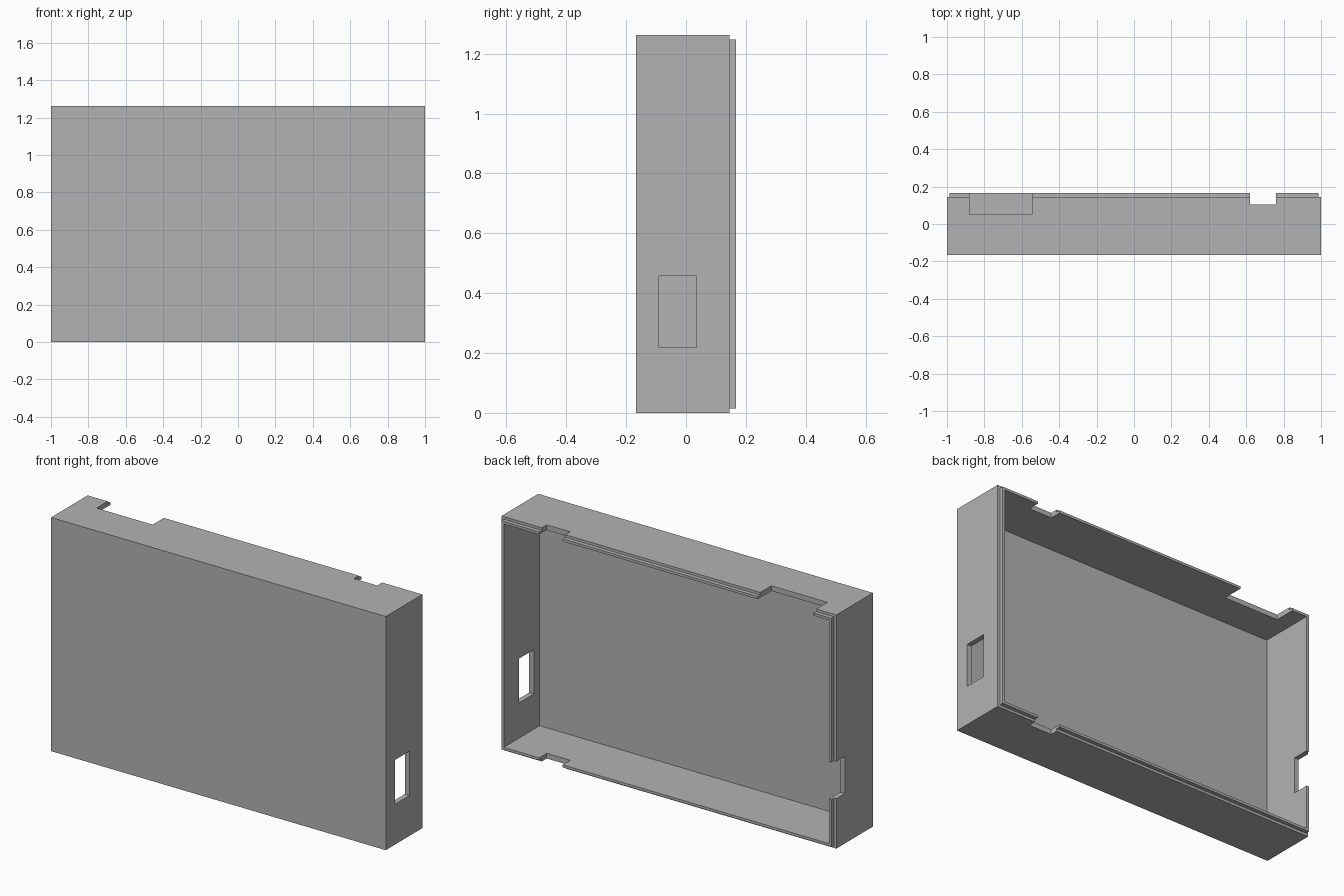
import bpy
from mathutils import Matrix, Vector
import bmesh

cube = bpy.data.objects.get("Cube")
if cube:
    bpy.data.objects.remove(cube, do_unlink=True)

# Overall sizes
FRONT, RIM, BACK = -0.167, 0.145, 0.167
HEIGHT = 1.262
WALL, STEP = 0.028, 0.014

grey = bpy.data.materials.new("plain_grey")
grey.use_nodes = True
grey.diffuse_color = (0.45, 0.45, 0.45, 1)
grey.node_tree.nodes["Principled BSDF"].inputs["Base Color"].default_value = grey.diffuse_color


def box(name, x, y, z):
    """Box spanning the given (low, high) ranges."""
    low, high = (Vector(c) for c in zip(x, y, z))
    matrix = Matrix.Translation((low + high) / 2) @ Matrix.Diagonal((high - low).to_4d())
    matrix[3][3] = 1
    bm = bmesh.new()
    bmesh.ops.create_cube(bm, size=1, matrix=matrix)
    mesh = bpy.data.meshes.new(name)
    bm.to_mesh(mesh)
    bm.free()
    mesh.materials.append(grey)
    obj = bpy.data.objects.new(name, mesh)
    bpy.context.collection.objects.link(obj)
    return obj


def combine(target, tool, operation):
    """Apply one boolean and remove the tool."""
    mod = target.modifiers.new(tool.name, "BOOLEAN")
    mod.object, mod.operation, mod.solver = tool, operation, "EXACT"
    graph = bpy.context.evaluated_depsgraph_get()
    mesh = bpy.data.meshes.new_from_object(target.evaluated_get(graph))
    target.modifiers.clear()
    target.data = mesh
    bpy.data.objects.remove(tool, do_unlink=True)


# Outer shell with a stepped rim at the open back
case = box("case_shell", (-1, 1), (FRONT, RIM), (0, HEIGHT))
lip = box("rim_lip", (-1 + STEP, 1 - STEP), (0, BACK), (STEP, HEIGHT - STEP))
combine(case, lip, "UNION")

# Hollow inside and the openings in the walls
cutters = [
    box("cavity", (-1 + WALL, 1 - WALL), (FRONT + WALL, 0.3), (WALL, HEIGHT - WALL)),
    box("side_window", (0.9, 1.1), (-0.09, 0.035), (0.218, 0.457)),
    box("wide_top_notch", (-0.88, -0.545), (0.05, 0.3), (HEIGHT - 0.1, HEIGHT + 0.1)),
    box("narrow_notch_pair", (0.62, 0.76), (0.103, 0.3), (-0.1, HEIGHT + 0.1)),
    box("side_notch", (-1.1, -0.9), (0.073, 0.3), (0.27, 0.47)),
]
for cutter in cutters:
    combine(case, cutter, "DIFFERENCE")
